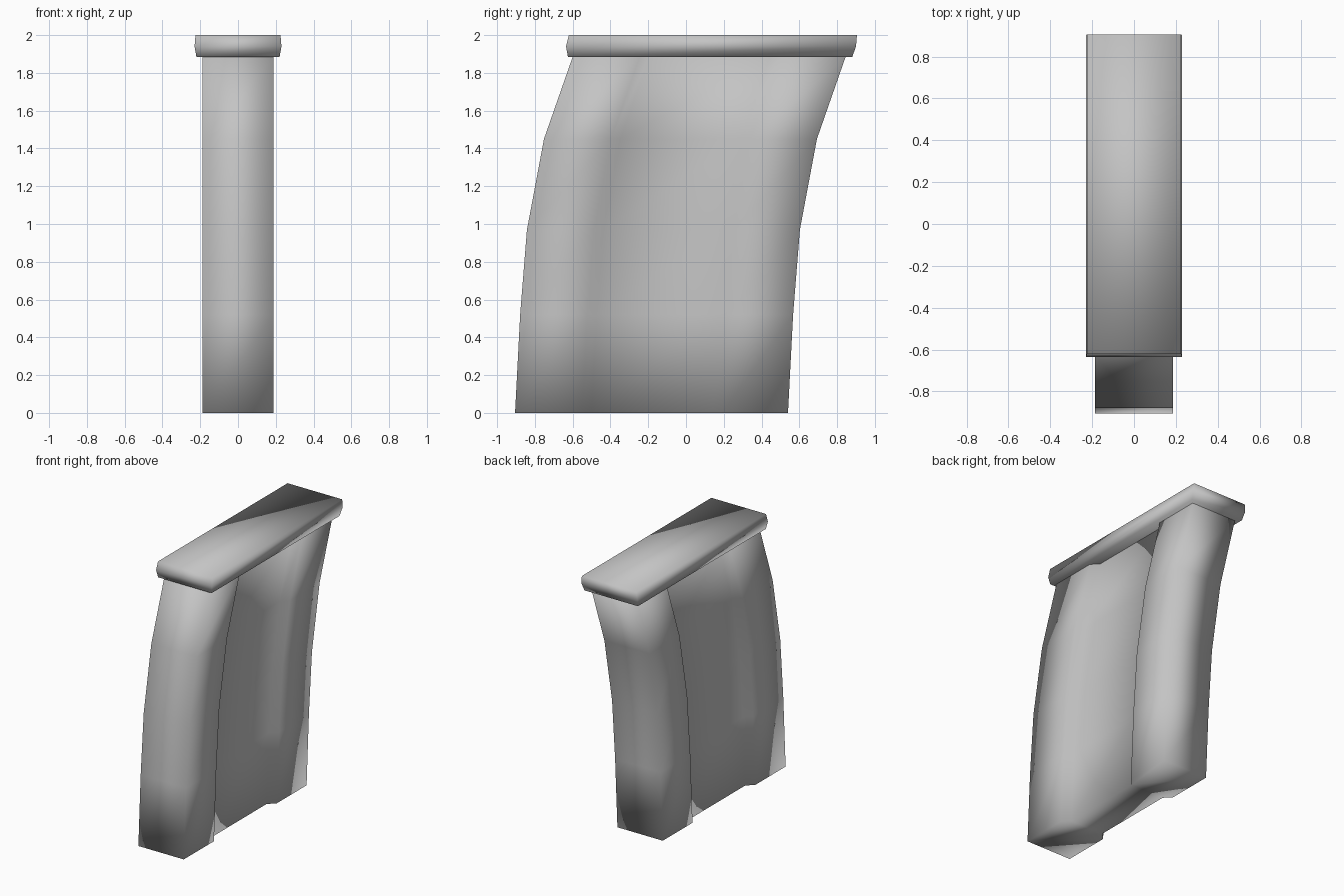
import bpy
import bmesh

cube = bpy.data.objects.get("Cube")
if cube:
    bpy.data.objects.remove(cube, do_unlink=True)

# One plain grey metal
grey = bpy.data.materials.new("grey metal")
grey.use_nodes = True
colour = (0.55, 0.55, 0.55, 1.0)
grey.diffuse_color = colour
grey.node_tree.nodes["Principled BSDF"].inputs["Base Color"].default_value = colour


def loft(name, rings):
    """Skin a stack of matching closed rings, cap both ends, shade smooth."""
    bm = bmesh.new()
    loops = [[bm.verts.new(p) for p in ring] for ring in rings]
    for low, high in zip(loops, loops[1:]):
        for i in range(len(low)):
            j = (i + 1) % len(low)
            bm.faces.new((low[i], low[j], high[j], high[i]))
    bm.faces.new(loops[0][::-1])
    bm.faces.new(loops[-1])
    bmesh.ops.recalc_face_normals(bm, faces=bm.faces[:])
    for face in bm.faces:
        face.smooth = True
    mesh = bpy.data.meshes.new(name)
    bm.to_mesh(mesh)
    bm.free()
    mesh.materials.append(grey)
    obj = bpy.data.objects.new(name, mesh)
    bpy.context.collection.objects.link(obj)
    return obj


# Curved body: half section with a recessed middle, mirrored across x
WIDE, NARROW = 0.187, 0.137
half = [(WIDE, -0.905), (WIDE, -0.55), (NARROW, -0.50),
        (NARROW, 0.14), (WIDE, 0.19), (WIDE, 0.54)]
section = half + [(-x, y) for x, y in reversed(half)]

# Height and backward shift of each level of the curve
sweep = [(0, 0), (0.52, 0.027), (0.97, 0.063), (1.45, 0.153), (1.885, 0.305)]
loft("curved_body", [[(x, y + shift, z) for x, y in section] for z, shift in sweep])

# Overhanging end plate with a slightly bulged rim: half width, front, back, height
rim = [(0.22, -0.625, 0.88, 1.885),
       (0.23, -0.635, 0.90, 1.94),
       (0.225, -0.62, 0.905, 2.0)]
loft("end_plate", [[(w, f, z), (w, b, z), (-w, b, z), (-w, f, z)] for w, f, b, z in rim])
